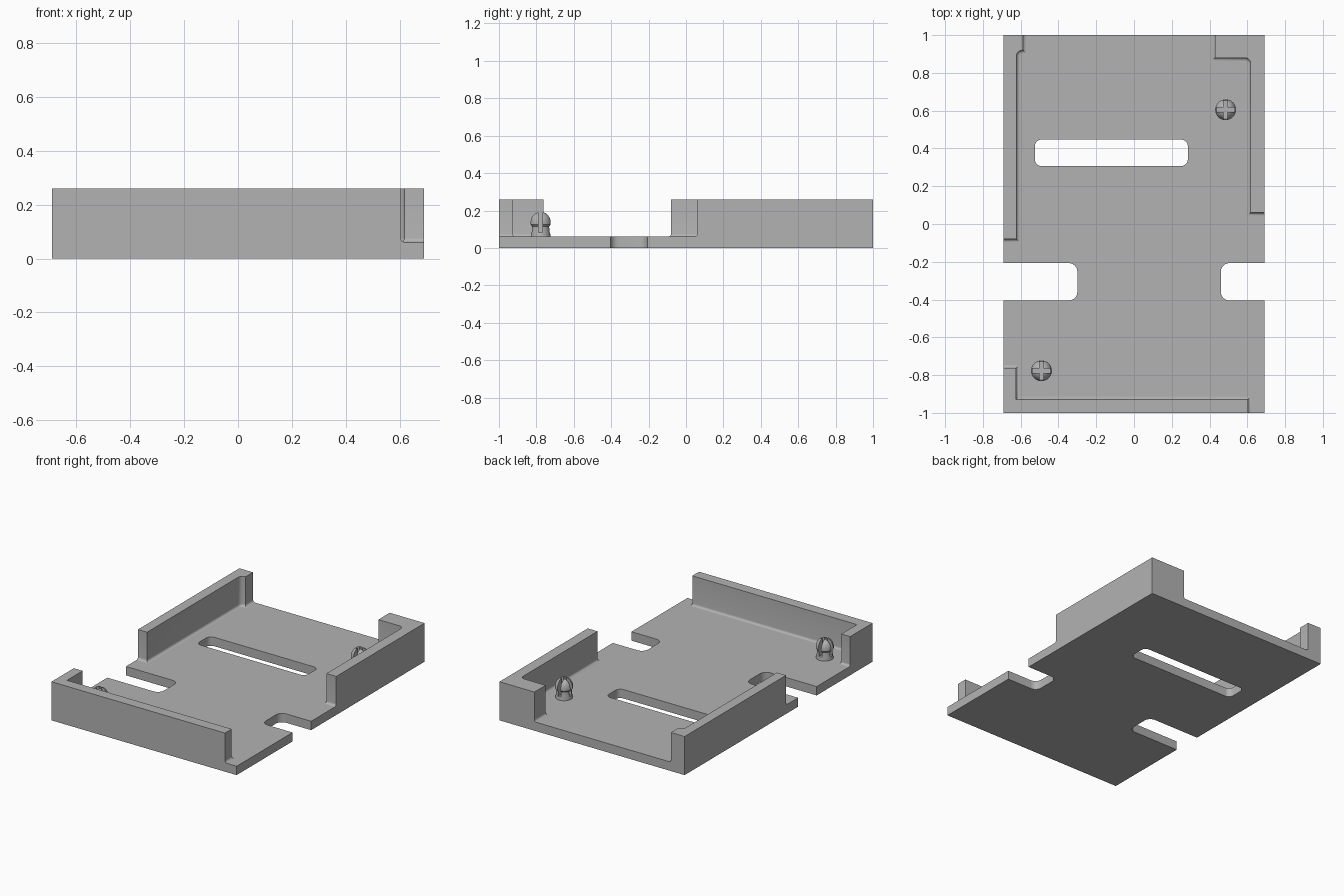
import bpy, bmesh, math
from mathutils import Vector

if "Cube" in bpy.data.objects:
    bpy.data.objects.remove(bpy.data.objects["Cube"], do_unlink=True)

HX, HY = 0.69, 1.0           # half size of the tray
FLOOR, TOP = 0.06, 0.26      # floor thickness and wall height
FILLET = 0.016

grey = bpy.data.materials.new("plain_grey")
grey.use_nodes = True
COLOUR = (0.45, 0.45, 0.45, 1)
grey.diffuse_color = COLOUR
grey.node_tree.nodes["Principled BSDF"].inputs["Base Color"].default_value = COLOUR


def rounded(corners):
    """Turn (x, y, radius) right-angled corners into a flat outline."""
    out = []
    for i, (x, y, r) in enumerate(corners):
        p = Vector((x, y))
        if not r:
            out.append(p)
            continue
        a = (Vector(corners[i - 1][:2]) - p).normalized()
        b = (Vector(corners[(i + 1) % len(corners)][:2]) - p).normalized()
        c = p + r * (a + b)
        for k in range(7):
            t = math.pi / 2 * k / 6
            out.append(c - r * (b * math.cos(t) + a * math.sin(t)))
    return out


def stack(name, rings):
    """Solid made of matching rings of points, closed at both ends."""
    bm = bmesh.new()
    loops = [[bm.verts.new(p) for p in ring] for ring in rings]
    n = len(loops[0])
    for low, high in zip(loops, loops[1:]):
        for i in range(n):
            j = (i + 1) % n
            bm.faces.new((low[i], low[j], high[j], high[i]))
    bm.faces.new(loops[0][::-1])
    bm.faces.new(loops[-1])
    bmesh.ops.recalc_face_normals(bm, faces=bm.faces)
    me = bpy.data.meshes.new(name)
    bm.to_mesh(me)
    bm.free()
    me.materials.append(grey)
    ob = bpy.data.objects.new(name, me)
    bpy.context.collection.objects.link(ob)
    return ob


def prism(name, outline, z0, z1):
    return stack(name, [[(p.x, p.y, z) for p in outline] for z in (z0, z1)])


def box(name, x0, x1, y0, y1, z0, z1, r=0):
    return prism(name, rounded([(x0, y0, r), (x1, y0, r), (x1, y1, r), (x0, y1, r)]), z0, z1)


def activate(ob):
    bpy.ops.object.select_all(action='DESELECT')
    ob.select_set(True)
    bpy.context.view_layer.objects.active = ob


def cut(ob, cutter):
    activate(ob)
    mod = ob.modifiers.new("cut", 'BOOLEAN')
    mod.operation, mod.solver, mod.object = 'DIFFERENCE', 'EXACT', cutter
    bpy.ops.object.modifier_apply(modifier=mod.name)
    bpy.data.objects.remove(cutter, do_unlink=True)


def smooth(ob):
    activate(ob)
    bpy.ops.object.shade_smooth_by_angle(angle=math.radians(32))


def wall(name, corners):
    """Upright wall (anticlockwise corners) flared into the floor on its inner sides."""
    pts = rounded(corners)
    n = len(pts)

    def normal(i):
        p, q = pts[i % n], pts[(i + 1) % n]
        on_rim = any(abs(abs(p[k]) - h) < 1e-4 and abs(p[k] - q[k]) < 1e-4
                     for k, h in ((0, HX), (1, HY)))
        d = (q - p).normalized()
        return None if on_rim else Vector((d.y, -d.x))

    shift = []
    for i in range(n):
        a, b = normal(i - 1), normal(i)
        if a and b:
            shift.append((a + b) / (1 + a.dot(b)))
        else:
            shift.append(a or b or Vector((0, 0)))
    rings = []
    for k in range(6):
        t = math.pi / 2 * k / 5
        d, z = FILLET * (1 - math.sin(t)), FLOOR + FILLET * (1 - math.cos(t))
        rings.append([(p.x + s.x * d, p.y + s.y * d, z) for p, s in zip(pts, shift)])
    rings.append([(p.x, p.y, TOP) for p in pts])
    smooth(stack(name, rings))


# Floor with a rounded notch in each side and a long slot
N0, N1, R = -0.405, -0.207, 0.045
floor = prism("floor_plate", rounded([
    (-HX, -HY, 0), (HX, -HY, 0),
    (HX, N0, 0), (0.46, N0, R), (0.46, N1, R), (HX, N1, 0),
    (HX, HY, 0), (-HX, HY, 0),
    (-HX, N1, 0), (-0.3, N1, R), (-0.3, N0, R), (-HX, N0, 0)]), 0, FLOOR)
cut(floor, box("slot_cutter", -0.525, 0.285, 0.307, 0.447, -0.1, 0.2, 0.035))
smooth(floor)

# Walls, each with a short return at one corner
wall("right_wall", [(-HX, HY, 0), (-HX, -0.08, 0), (-0.622, -0.08, 0),
                    (-0.622, 0.92, 0.03), (-0.588, 0.92, 0), (-0.588, HY, 0)])
wall("left_wall", [(HX, 0.06, 0), (HX, HY, 0), (0.43, HY, 0),
                   (0.43, 0.88, 0), (0.617, 0.88, 0.03), (0.617, 0.06, 0)])
wall("front_wall", [(-HX, -HY, 0), (0.603, -HY, 0), (0.603, -0.928, 0),
                    (-0.624, -0.928, 0), (-0.624, -0.762, 0), (-HX, -0.762, 0)])

# Snap pegs: turned profile split by a cross-shaped gap
PROFILE = [(0.053, 0.05), (0.053, 0.065), (0.048, 0.09), (0.047, 0.115),
           (0.055, 0.125), (0.055, 0.142), (0.05, 0.16), (0.041, 0.175),
           (0.029, 0.186), (0.015, 0.191)]
for name, cx, cy in (("back_peg", 0.485, 0.605), ("front_peg", -0.49, -0.777)):
    peg = stack(name, [[(cx + r * math.cos(math.tau * k / 32),
                         cy + r * math.sin(math.tau * k / 32), z) for k in range(32)]
                       for r, z in PROFILE])
    for w, d in ((0.1, 0.011), (0.011, 0.1)):
        cut(peg, box("gap_cutter", cx - w, cx + w, cy - d, cy + d, 0.082, 0.3))
    smooth(peg)
